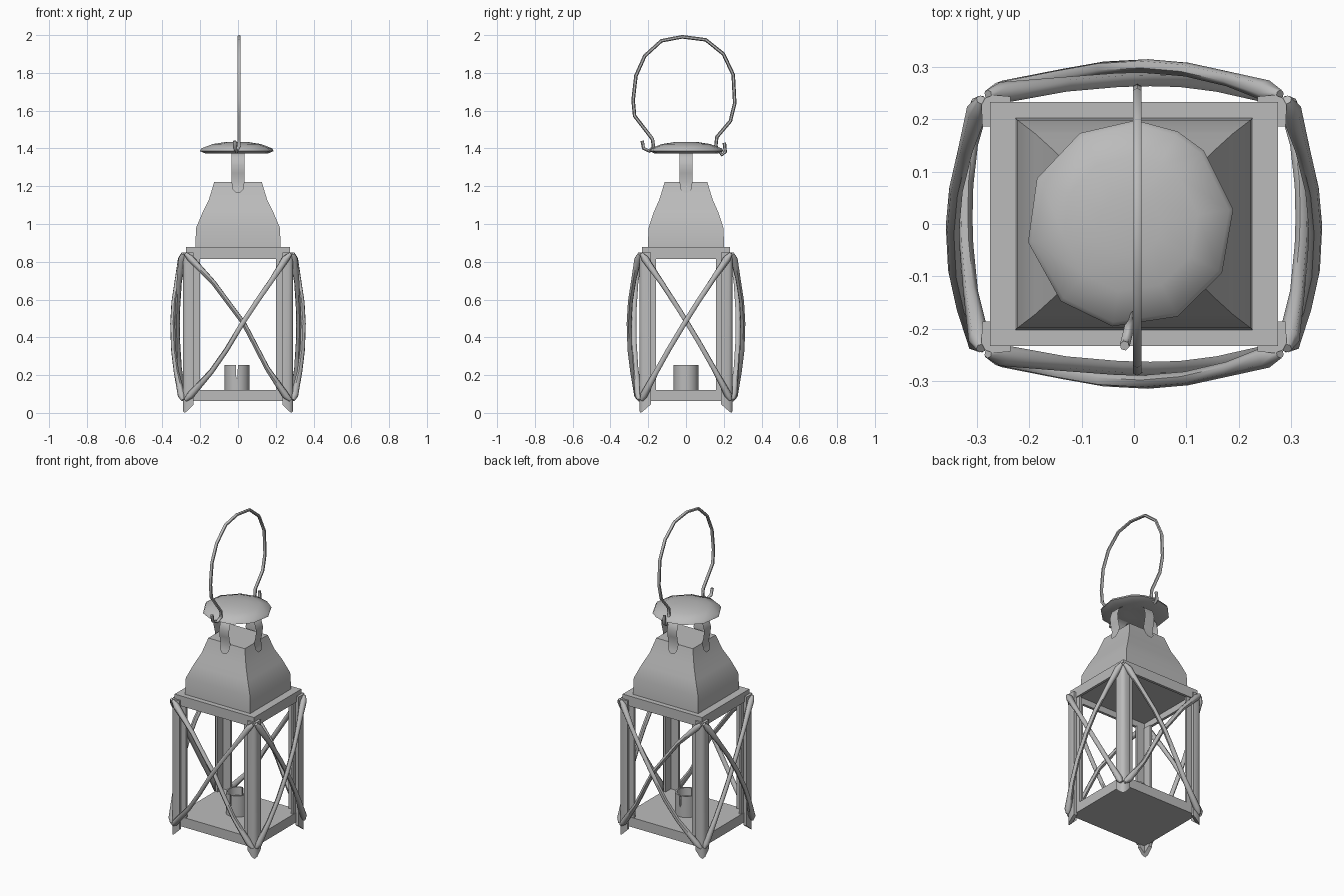
import bpy, bmesh, math
from mathutils import Vector

if "Cube" in bpy.data.objects:
    bpy.data.objects.remove(bpy.data.objects["Cube"], do_unlink=True)

metal = bpy.data.materials.new("grey_metal")
metal.use_nodes = True
GREY = (0.5, 0.5, 0.5, 1)
metal.diffuse_color = GREY
metal.node_tree.nodes["Principled BSDF"].inputs["Base Color"].default_value = GREY


def smooth(ob, angle):
    bpy.ops.object.select_all(action='DESELECT')
    ob.select_set(True)
    bpy.context.view_layer.objects.active = ob
    bpy.ops.object.shade_smooth_by_angle(angle=math.radians(angle))


def finish(name, bm, angle=None, closed=True):
    if closed:
        bmesh.ops.recalc_face_normals(bm, faces=bm.faces[:])
    me = bpy.data.meshes.new(name)
    bm.to_mesh(me)
    bm.free()
    me.materials.append(metal)
    ob = bpy.data.objects.new(name, me)
    bpy.context.collection.objects.link(ob)
    if angle:
        smooth(ob, angle)
    return ob


def loft(name, rings, angle=None):
    """Skin equal-length rings of points and cap both ends."""
    bm = bmesh.new()
    loops = [[bm.verts.new(p) for p in r] for r in rings]
    n = len(loops[0])
    for a, b in zip(loops, loops[1:]):
        for i in range(n):
            j = (i + 1) % n
            bm.faces.new((a[i], a[j], b[j], b[i]))
    bm.faces.new(loops[0][::-1])
    bm.faces.new(loops[-1])
    return finish(name, bm, angle)


def rect(x, y, z):
    return [(-x, -y, z), (x, -y, z), (x, y, z), (-x, y, z)]


def ring(r, z, degrees, cx=0.0):
    return [(cx + r * math.cos(math.radians(d)), r * math.sin(math.radians(d)), z)
            for d in degrees]


def tube(name, pts, radius, radii=None):
    cu = bpy.data.curves.new(name, 'CURVE')
    cu.dimensions = '3D'
    cu.bevel_depth = radius
    cu.bevel_resolution = 1
    cu.use_fill_caps = True
    sp = cu.splines.new('POLY')
    sp.points.add(len(pts) - 1)
    for i, p in enumerate(pts):
        sp.points[i].co = (*p, 1)
        sp.points[i].radius = radii[i] if radii else 1
    cu.materials.append(metal)
    ob = bpy.data.objects.new(name, cu)
    bpy.context.collection.objects.link(ob)
    bpy.ops.object.select_all(action='DESELECT')
    ob.select_set(True)
    bpy.context.view_layer.objects.active = ob
    bpy.ops.object.convert(target='MESH')
    smooth(bpy.context.object, 60)


# Floor slab, top frame with a recessed underside, and hood
loft("floor_slab", [rect(0.27, 0.23, 0.062), rect(0.27, 0.23, 0.122)])
loft("top_frame", [rect(0.258, 0.217, 0.853), rect(0.258, 0.217, 0.815),
                   rect(0.274, 0.233, 0.815), rect(0.274, 0.233, 0.878)])
loft("hood", [rect(x, y, z) for x, y, z in
              [(0.226, 0.202, 0.878), (0.222, 0.198, 0.98), (0.188, 0.172, 1.06),
               (0.154, 0.141, 1.13), (0.126, 0.113, 1.222)]], 30)

# Corner posts: an inner angle iron and a rounded outer angle strip with a low foot
POST = [(0.2, 0.226), (0.2, 0.212), (0.253, 0.212), (0.253, 0.16), (0.267, 0.16), (0.267, 0.226)]
STRIP = [(0.235, 0.243), (0.268, 0.246), (0.284, 0.24), (0.291, 0.226), (0.289, 0.186),
         (0.266, 0.186), (0.266, 0.226), (0.235, 0.226)]
FOOT = [0.045, 0.01, 0.0, 0.01, 0.045, 0.045, 0.015, 0.045]
for sx, side in ((1, "left"), (-1, "right")):
    for sy, end in ((-1, "front"), (1, "back")):
        loft(f"inner_post_{end}_{side}",
             [[(sx * x, sy * y, z) for x, y in POST] for z in (0.11, 0.82)])
        loft(f"corner_strip_{end}_{side}",
             [[(sx * x, sy * y, f) for (x, y), f in zip(STRIP, FOOT)],
              [(sx * x, sy * y, 0.85) for x, y in STRIP]], 50)

# Crossed bowed braces, the same on opposite faces: (position across, height, bow amount)
FALLING = [(-0.278, 0.843, 0.0), (-0.252, 0.818, 0.15), (-0.13, 0.69, 0.68), (-0.03, 0.555, 0.95),
           (0.03, 0.475, 1.0), (0.085, 0.37, 0.95), (0.155, 0.235, 0.68), (0.252, 0.093, 0.15),
           (0.278, 0.068, 0.0)]
RISING = [(0.278, 0.843, 0.0), (0.252, 0.815, 0.15), (0.18, 0.705, 0.55), (0.10, 0.59, 0.88),
          (0.024, 0.475, 1.0), (-0.06, 0.335, 0.92), (-0.14, 0.22, 0.65), (-0.252, 0.093, 0.15),
          (-0.278, 0.068, 0.0)]
RADII = [0.75, 1.5, 1.05, 1, 1, 1, 1.05, 1.5, 0.75]
for kind, path, k, bow in (("rising", RISING, 1, 0.055), ("falling", FALLING, -1, 0.03)):
    for sign, end, side in ((-1, "front", "right"), (1, "back", "left")):
        tube(f"brace_{end}_{kind}",
             [(u, sign * (0.246 + bow * b), z) for u, z, b in path], 0.0135, RADII)
        # the braces on the sides run straighter across
        tube(f"brace_{side}_{kind}",
             [(sign * (0.291 + bow * b), k * (0.61 * (z - 0.455) - 0.02 * b), z)
              for u, z, b in path], 0.0135, RADII)

# Hollow candle cup with a slit worn through its rim
SIXTEEN = [i * 22.5 for i in range(16)]
candle = loft("candle", [ring(r, z, SIXTEEN, -0.005) for r, z in
                         ((0.066, 0.12), (0.066, 0.254), (0.056, 0.254), (0.054, 0.205))], 40)
cutter = loft("candle_slit_cutter", [rect(0.003, 0.2, 0.185), rect(0.007, 0.2, 0.3)])
cutter.location.x = -0.006
cutter.hide_render = True
cutter.hide_viewport = True
cut = candle.modifiers.new("slit", 'BOOLEAN')
cut.operation = 'DIFFERENCE'
cut.object = cutter

# Thin straps carrying the cap: (distance out, height, half width)
STRAP = [(0.150, 1.168, 0.014), (0.145, 1.187, 0.031), (0.134, 1.225, 0.034),
         (0.145, 1.27, 0.034), (0.149, 1.31, 0.034), (0.136, 1.355, 0.034),
         (0.10, 1.38, 0.034), (0.05, 1.385, 0.034)]
for i, name in enumerate(("left", "back", "right", "front")):
    a = i * math.pi / 2
    inset = 0.0 if i % 2 == 0 else 0.011
    out, across = Vector((math.cos(a), math.sin(a), 0)), Vector((-math.sin(a), math.cos(a), 0))
    bm = bmesh.new()
    rows = [[bm.verts.new(out * (d - inset) + across * (s * w) + Vector((0, 0, z)))
             for s in (-1, 1)] for d, z, w in STRAP]
    for r, q in zip(rows, rows[1:]):
        bm.faces.new((r[0], r[1], q[1], q[0]))
    finish(f"cap_strap_{name}", bm, 60, closed=False)

# Hand-beaten domed cap with an uneven rim
RIM = [8, 45, 63, 87, 119, 154, 190, 228, 260, 297, 332]
loft("cap", [ring(r, z, RIM, -0.007) for r, z in
             [(0.05, 1.38), (0.165, 1.372), (0.198, 1.386), (0.19, 1.4),
              (0.13, 1.423), (0.06, 1.434)]], 80)

# Wire handle with hooked ends
HANDLE = [(-0.018, -0.232, 1.44), (-0.016, -0.225, 1.40), (-0.008, -0.193, 1.385),
          (0.004, -0.172, 1.41), (0.006, -0.178, 1.45), (0.006, -0.272, 1.572),
          (0.006, -0.28, 1.655), (0.006, -0.265, 1.785), (0.006, -0.218, 1.89),
          (0.006, -0.13, 1.97), (0.006, -0.02, 1.991), (0.006, 0.105, 1.975),
          (0.006, 0.198, 1.90), (0.006, 0.25, 1.79), (0.006, 0.258, 1.64),
          (0.006, 0.235, 1.545), (0.006, 0.163, 1.46), (0.006, 0.158, 1.412),
          (0.006, 0.19, 1.366), (0.006, 0.208, 1.382), (0.006, 0.203, 1.43)]
tube("handle", HANDLE, 0.0095)
